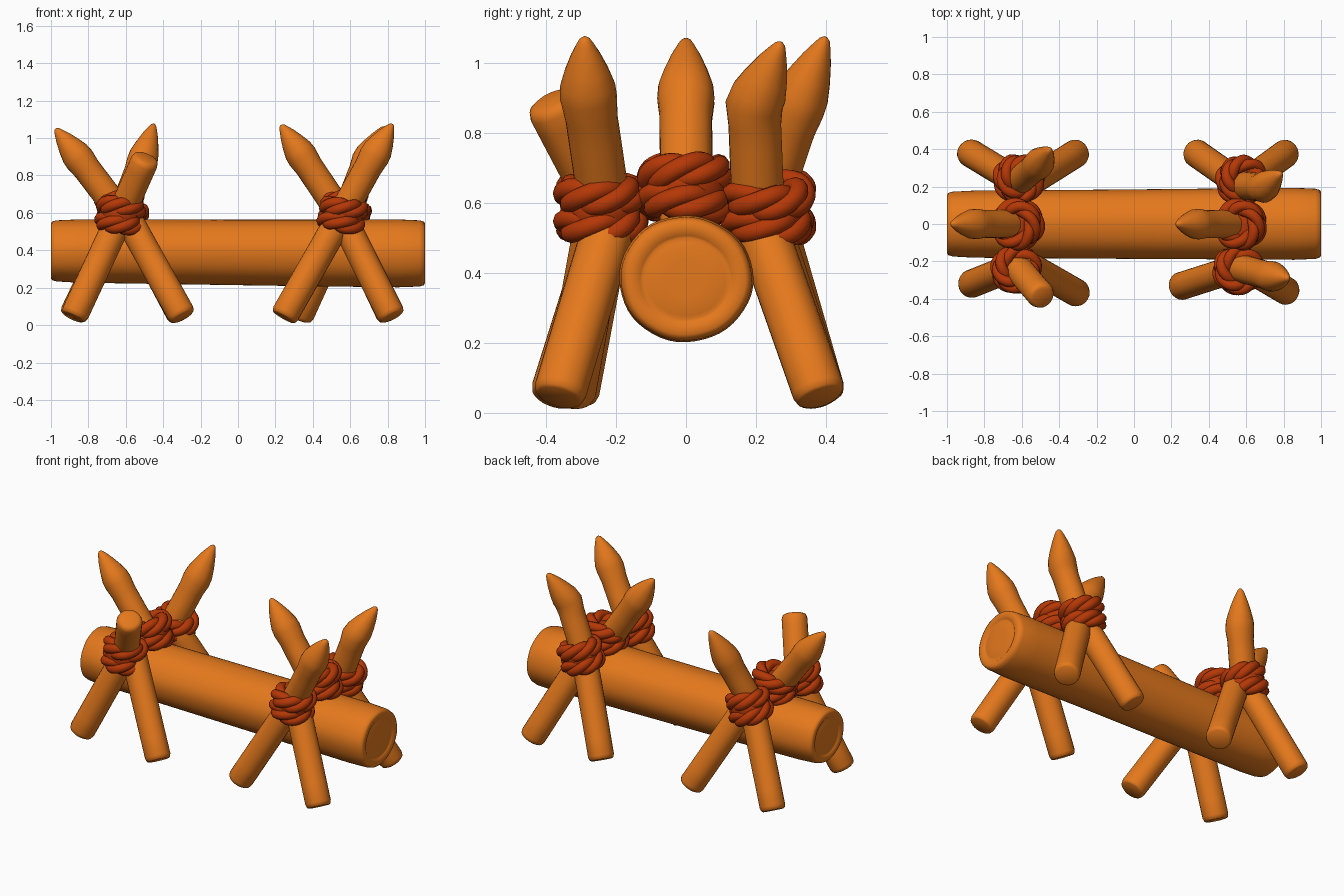
import bpy, bmesh, math, random
from mathutils import Vector

if "Cube" in bpy.data.objects:
    bpy.data.objects.remove(bpy.data.objects["Cube"])

random.seed(4)


def material(name, rgb):
    m = bpy.data.materials.new(name)
    m.diffuse_color = (*rgb, 1)
    m.use_nodes = True
    m.node_tree.nodes["Principled BSDF"].inputs["Base Color"].default_value = m.diffuse_color
    return m


WOOD = material("orange wood", (0.78, 0.19, 0.012))
ROPE = material("red brown rope", (0.46, 0.039, 0.002))


def finish(bm, name, mat, angle=80):
    bmesh.ops.recalc_face_normals(bm, faces=bm.faces)
    me = bpy.data.meshes.new(name)
    bm.to_mesh(me)
    bm.free()
    me.materials.append(mat)
    ob = bpy.data.objects.new(name, me)
    bpy.context.collection.objects.link(ob)
    bpy.ops.object.select_all(action='DESELECT')
    ob.select_set(True)
    bpy.context.view_layer.objects.active = ob
    bpy.ops.object.shade_smooth_by_angle(angle=math.radians(angle))
    return ob


def bridge(bm, p, q):
    n = len(p)
    for k in range(n):
        j = (k + 1) % n
        bm.faces.new((p[k], p[j], q[j], q[k]))


def sweep(bm, path, sides, grain=0.0, axis=None):
    """Skin circles along a list of (centre, radius) and cap both ends."""
    n = len(path)
    phase = random.uniform(0, 6.28)
    rings, quat, last = [], None, None
    for i, (c, r) in enumerate(path):
        d = axis or (path[min(i + 1, n - 1)][0] - path[max(i - 1, 0)][0]).normalized()
        quat = d.to_track_quat('Z', 'Y') if quat is None else last.rotation_difference(d) @ quat
        last = d
        ring = []
        for k in range(sides):
            t = math.tau * k / sides
            rr = r * (1 + grain * (math.sin(3 * t + phase + i * .3) + .7 * math.sin(8 * t + 2 * phase)))
            ring.append(bm.verts.new(c + quat @ Vector((rr * math.cos(t), rr * math.sin(t), 0))))
        rings.append(ring)
    for p, q in zip(rings, rings[1:]):
        bridge(bm, p, q)
    bm.faces.new(rings[0][::-1])
    bm.faces.new(rings[-1])


# ---- main log, with rounded rims and a shallow ring groove on both ends
bm = bmesh.new()
L, R = Vector((-1, 0, .396)), Vector((1, 0, .383))
ends = [(0.006, .3), (0.006, .60), (0.010, .66), (0.007, .70), (0, .76), (0, .90), (.006, .96), (.03, 1.0)]
prof = [(u / 2, k) for u, k in ends]
prof += [(i / 14, 1.03) for i in range(1, 14)]
prof += [(1 - u / 2, k) for u, k in reversed(ends)]
sweep(bm, [(L.lerp(R, u), (.163 + .014 * u) * k) for u, k in prof], 48, .006, Vector((1, 0, 0)))
for v in bm.verts:
    v.co.y *= 1.06
finish(bm, "main_log", WOOD)


def pole(name, points, pointed=True, r=.075):
    """Wooden pole through the points; the last span is carved to a point."""
    pts = [Vector(p) for p in points]
    path = []

    def add(a, b, steps):
        path.extend((a.lerp(b, u), rad) for u, rad in steps)
    ax = (pts[1] - pts[0]).normalized()
    path += [(pts[0], r * .80), (pts[0] + ax * .006, r * .92), (pts[0] + ax * .025, r)]
    body = pts[:-1] if pointed else pts
    for i in range(len(body) - 1):
        add(body[i], body[i + 1], [(u, r) for u in (.2, .4, .6, .8)])
        if i < len(body) - 2:
            path.append((body[i + 1], r))
    a, b = pts[-2:]
    if pointed:
        add(a, b, [(0, r * 1.09), (.2, r * 1.05), (.45, .063), (.7, .043), (.88, .025), (.96, .016), (1, .006)])
    else:
        ax = (b - a).normalized()
        path += [(b - ax * .03, r), (b - ax * .008, r * .9), (b, r * .68)]
    bm = bmesh.new()
    sweep(bm, path, 24, .01)
    finish(bm, name, WOOD)


# ---- left trestle
pole("left_front_blunt_pole", [(-.88, -.325, .044), (-.63, -.225, .58), (-.49, -.39, .895)], False)
pole("left_front_short_leg", [(-.295, -.375, .044), (-.62, -.19, .63)], False)
pole("left_back_pointed_pole", [(-.885, .385, .044), (-.62, .225, .6), (-.515, .315, .87), (-.45, .40, 1.075)])
pole("left_back_short_leg", [(-.30, .385, .044), (-.61, .19, .63)], False)
pole("left_centre_stake", [(-.58, 0, .5), (-.66, 0, .64), (-.845, 0, .885), (-.975, 0, 1.05)])

# ---- right trestle
pole("right_front_pointed_pole", [(.243, -.335, .042), (.56, -.235, .6), (.73, -.28, .905), (.825, -.29, 1.075)])
pole("right_front_short_leg", [(.825, -.365, .044), (.53, -.19, .63)], False)
pole("right_back_pointed_pole", [(.325, .385, .042), (.58, .205, .6), (.69, .195, .88), (.785, .272, 1.06)])
pole("right_back_short_leg", [(.82, .385, .044), (.54, .18, .63)], False)
pole("right_centre_stake", [(.61, 0, .5), (.52, 0, .64), (.345, 0, .90), (.23, 0, 1.07)])


def strand(bm, path, radius=.029, sides=10):
    """Closed rope strand; a fixed outward frame keeps the seam untwisted."""
    n = len(path)
    mid = sum(path, Vector()) / n
    rings = []
    for i, c in enumerate(path):
        d = (path[(i + 1) % n] - path[i - 1]).normalized()
        out = c - mid
        out = (out - d * out.dot(d)).normalized()
        up = d.cross(out)
        rings.append([bm.verts.new(c + radius * (math.cos(a) * out + math.sin(a) * up))
                      for a in (math.tau * k / sides for k in range(sides))])
    for i in range(n):
        bridge(bm, rings[i], rings[(i + 1) % n])


# ---- twisted rope lashings: two turns of three loose strands around a filled core
def lashing(name, centre, axis, radius=.088):
    bm = bmesh.new()
    n = 56
    mid, up = Vector(centre), Vector(axis).normalized()
    sweep(bm, [(mid + up * h, radius + k) for h, k in ((-.05, 0), (-.03, .022), (.03, .022), (.05, 0))], 32)
    for level in (-1, 1):
        tilt = Vector(axis) + Vector((random.uniform(-.14, .14), random.uniform(-.14, .14), 0))
        q = tilt.to_track_quat('Z', 'Y')
        base = mid + q @ Vector((0, 0, .040 * level))
        for s in range(3):
            path = []
            for i in range(n):
                t = math.tau * i / n
                w = 2 * t + math.tau * s / 3
                rr = radius + .019 * math.cos(w)
                path.append(base + q @ Vector((rr * math.cos(t), rr * math.sin(t), .025 * math.sin(w))))
            strand(bm, path)
    finish(bm, name, ROPE, 60)


for side, x in (("left", -.63), ("right", .56)):
    back_y = .245 if side == "left" else .235
    lashing(side + "_front_lashing", (x, -.245, .587), (.22, 0, 1))
    lashing(side + "_centre_lashing", (x + .01, 0, .638), (-.2, 0, 1), .094)
    lashing(side + "_back_lashing", (x + .015, back_y, .587), (.22, 0, 1))
